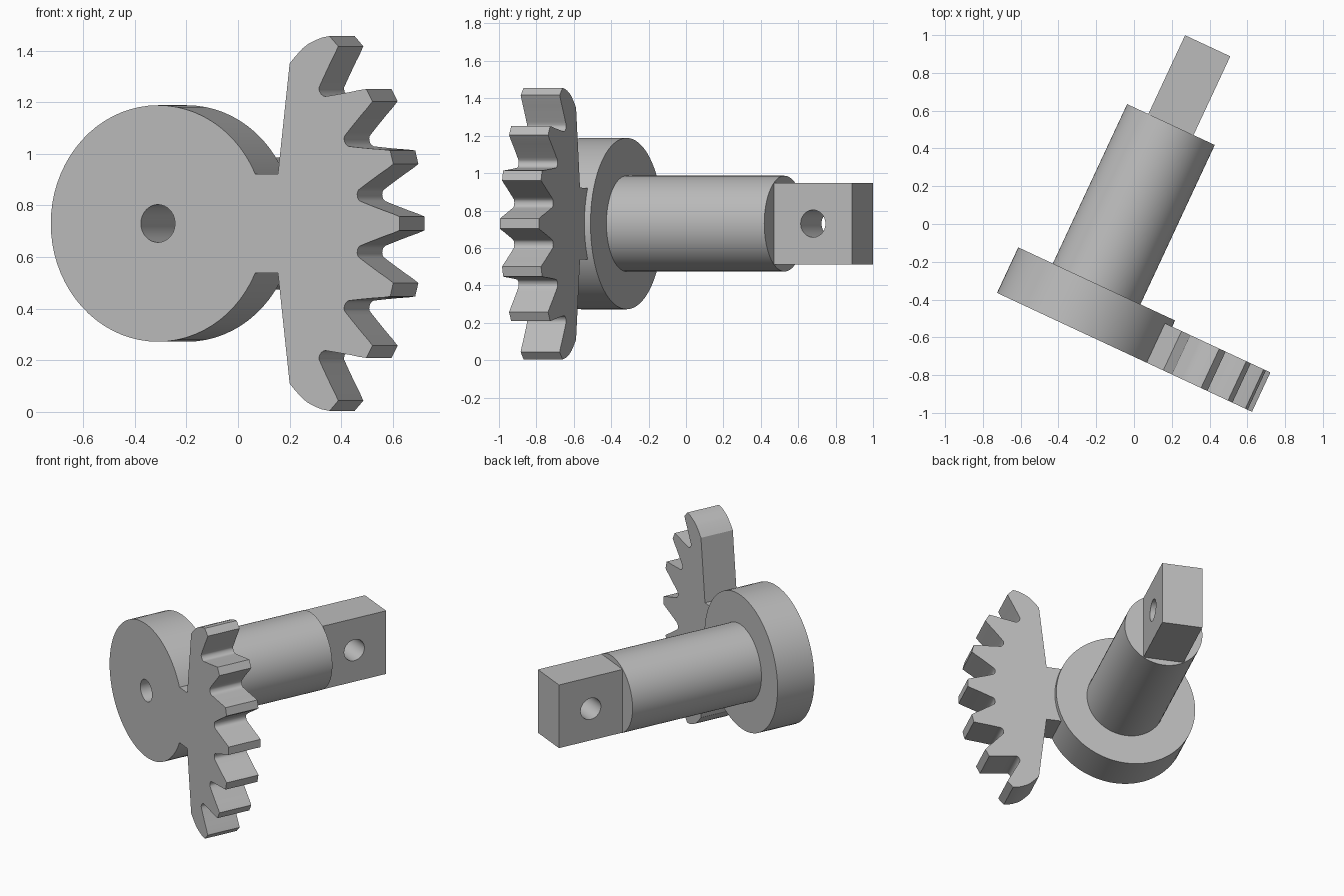
import bpy, bmesh
from math import radians, sin, cos, tau
from mathutils import Matrix, Vector

if "Cube" in bpy.data.objects:
    bpy.data.objects.remove(bpy.data.objects["Cube"])

# Shared frame: local Y runs along the shaft, local X towards the teeth
FRAME = Matrix.Translation((-0.041, 0.019, 0.73)) @ Matrix.Rotation(radians(-25), 4, 'Z')
FRONT, GEAR_BACK, DISC_BACK = -0.637, -0.407, -0.371
SHAFT_END, TANG_END = 0.56, 1.02
DISC_R, SHAFT_R, HOLE_R = 0.458, 0.256, 0.073

grey = bpy.data.materials.new("plain_grey")
grey.use_nodes = True
grey.diffuse_color = (0.5, 0.5, 0.5, 1)
grey.node_tree.nodes["Principled BSDF"].inputs["Base Color"].default_value = (0.5, 0.5, 0.5, 1)


def make_object(name, bm):
    bmesh.ops.recalc_face_normals(bm, faces=bm.faces)
    mesh = bpy.data.meshes.new(name)
    bm.to_mesh(mesh)
    bm.free()
    mesh.materials.append(grey)
    obj = bpy.data.objects.new(name, mesh)
    bpy.context.collection.objects.link(obj)
    obj.matrix_world = FRAME
    return obj


def select_only(obj):
    bpy.ops.object.select_all(action='DESELECT')
    obj.select_set(True)
    bpy.context.view_layer.objects.active = obj


def smooth(obj):
    select_only(obj)
    bpy.ops.object.shade_smooth_by_angle(angle=radians(30))


def polar(r, degrees):
    return r * cos(radians(degrees)), r * sin(radians(degrees))


# Disc and shaft: one turned body with a blind bore in the front
def turned_body():
    profile = [(0, -0.15), (HOLE_R, -0.15), (HOLE_R, FRONT), (DISC_R, FRONT),
               (DISC_R, DISC_BACK), (SHAFT_R, DISC_BACK), (SHAFT_R, SHAFT_END), (0, SHAFT_END)]
    bm = bmesh.new()
    verts = [bm.verts.new((r, y, 0)) for r, y in profile]
    edges = [bm.edges.new(pair) for pair in zip(verts, verts[1:])]
    bmesh.ops.spin(bm, geom=verts + edges, cent=(0, 0, 0), axis=(0, 1, 0),
                   angle=tau, steps=72, use_merge=True)
    bmesh.ops.remove_doubles(bm, verts=bm.verts, dist=1e-5)
    return make_object("disc_and_shaft", bm)


# Toothed sector: polar tooth flank repeated, closed by a neck against the disc
def gear_sector():
    pitch, last = 14.4, 3
    flank = [(1.032, 1.5), (1.003, 2.2), (0.97, 2.9), (0.94, 3.65), (0.912, 4.4),
             (0.885, 5.2), (0.868, 5.75), (0.862, 6.2), (0.859, 6.8)]
    # Rounded outer end of the sector, from tip to neck corner
    end = [(0.701, 0.72), (0.673, 0.71), (0.64, 0.694), (0.618, 0.678),
           (0.585, 0.645), (0.563, 0.62), (0.513, 0.192)]
    pts = [(x, -z) for x, z in reversed(end)]
    for k in range(-last, last + 1):
        lower = flank[::-1] if k > -last else flank[:1]
        upper = flank if k < last else flank[:1]
        pts += [polar(r, k * pitch - a) for r, a in lower]
        pts += [polar(r, k * pitch + a) for r, a in upper]
    pts += end
    pts += [polar(DISC_R - 0.002, 24.8 * (1 - i / 6)) for i in range(13)]

    bm = bmesh.new()
    face = bm.faces.new([bm.verts.new((x, FRONT, z)) for x, z in pts])
    result = bmesh.ops.extrude_face_region(bm, geom=[face], use_keep_orig=True)
    moved = [g for g in result["geom"] if isinstance(g, bmesh.types.BMVert)]
    bmesh.ops.translate(bm, verts=moved, vec=(0, GEAR_BACK - FRONT, 0))
    return make_object("gear_sector", bm)


# Flat-sided tang with a cross hole
def tang():
    start = SHAFT_END - 0.01
    bm = bmesh.new()
    bmesh.ops.create_cube(bm, size=1)
    bmesh.ops.scale(bm, verts=bm.verts, vec=Vector((0.264, TANG_END - start, 0.436)))
    bmesh.ops.translate(bm, verts=bm.verts, vec=(0, (start + TANG_END) / 2, 0))
    obj = make_object("shaft_tang", bm)

    bm = bmesh.new()
    place = Matrix.Translation((0, (SHAFT_END + TANG_END) / 2, 0)) @ Matrix.Rotation(radians(90), 4, 'Y')
    bmesh.ops.create_cone(bm, cap_ends=True, segments=40, radius1=HOLE_R, radius2=HOLE_R,
                          depth=0.5, matrix=place)
    cutter = make_object("cross_hole_cutter", bm)
    cutter.hide_render = True

    mod = obj.modifiers.new("cross_hole", 'BOOLEAN')
    mod.operation, mod.solver, mod.object = 'DIFFERENCE', 'EXACT', cutter
    select_only(obj)
    bpy.ops.object.modifier_apply(modifier=mod.name)
    bpy.data.objects.remove(cutter)
    return obj


for part in (turned_body(), gear_sector(), tang()):
    smooth(part)
